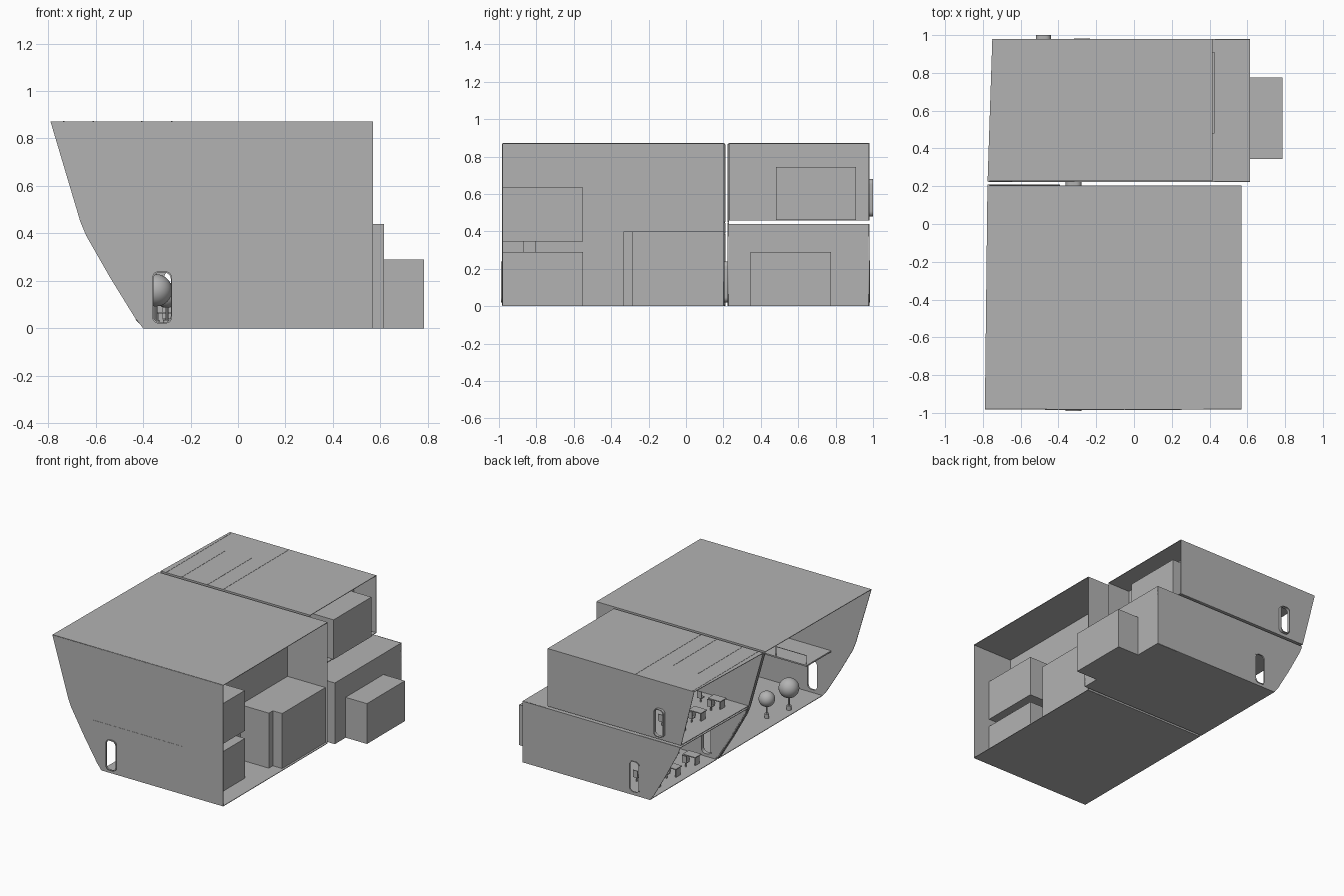
import bpy, bmesh, math
from mathutils import Vector

cube = bpy.data.objects.get("Cube")
if cube:
    bpy.data.objects.remove(cube, do_unlink=True)

grey = bpy.data.materials.new("hull grey")
grey.use_nodes = True
COLOUR = (0.45, 0.45, 0.45, 1)
grey.diffuse_color = COLOUR
grey.node_tree.nodes["Principled BSDF"].inputs["Base Color"].default_value = COLOUR

T = 0.004  # plate thickness
SLANT = [(-0.40, 0), (-0.435, 0.045), (-0.54, 0.215), (-0.64, 0.39), (-0.665, 0.45), (-0.79, 0.87)]


def add(name, mesh):
    mesh.materials.append(grey)
    ob = bpy.data.objects.new(name, mesh)
    bpy.context.collection.objects.link(ob)
    return ob


def from_bmesh(name, bm):
    bmesh.ops.recalc_face_normals(bm, faces=bm.faces)
    mesh = bpy.data.meshes.new(name)
    bm.to_mesh(mesh)
    bm.free()
    return add(name, mesh)


def box(name, x, y, z):
    bm = bmesh.new()
    bmesh.ops.create_cube(bm, size=1)
    for v in bm.verts:
        v.co = [r[0] + (c + 0.5) * (r[1] - r[0]) for c, r in zip(v.co, (x, y, z))]
    return from_bmesh(name, bm)


def left_x(z, y):
    """Open slanted side of the hull, drawn in slightly towards the back."""
    for (x0, z0), (x1, z1) in zip(SLANT, SLANT[1:]):
        if z <= z1:
            break
    x = x0 + (x1 - x0) * (z - z0) / (z1 - z0)
    return x + 0.04 * max(0, (y + 0.2) / 1.2) * z / 0.87


def deck(name, x1, y0, y1, z):
    """Horizontal plate whose outer edge follows the slanted side."""
    bm = bmesh.new()
    rim = [(left_x(z, y0), y0), (x1, y0), (x1, y1), (left_x(z, y1), y1)]
    f = bm.faces.new([bm.verts.new((x, y, z)) for x, y in rim])
    ext = bmesh.ops.extrude_face_region(bm, geom=[f])
    for v in ext["geom"]:
        if isinstance(v, bmesh.types.BMVert):
            v.co.z += T
    return from_bmesh(name, bm)


def rounded(cx, z0, z1, w, r=0.028):
    """Outline of a doorway with round corners."""
    pts = []
    corners = [(w - r, z1 - r), (r - w, z1 - r), (r - w, z0 + r), (w - r, z0 + r)]
    for i, (dx, z) in enumerate(corners):
        for k in range(6):
            a = math.pi / 2 * (i + k / 5)
            pts.append((cx + dx + r * math.cos(a), z + r * math.sin(a)))
    return pts


def sheet(name, y, outlines, thick=T):
    """Upright plate across the hull; inner outlines become holes."""
    cu = bpy.data.curves.new(name, "CURVE")
    cu.dimensions = "2D"
    cu.fill_mode = "BOTH"
    cu.extrude = thick / 2
    for pts in outlines:
        sp = cu.splines.new("POLY")
        sp.points.add(len(pts) - 1)
        for p, (x, z) in zip(sp.points, pts):
            p.co = (x, z, 0, 1)
        sp.use_cyclic_u = True
    tmp = bpy.data.objects.new(name + "_curve", cu)
    bpy.context.collection.objects.link(tmp)
    dg = bpy.context.evaluated_depsgraph_get()
    mesh = bpy.data.meshes.new_from_object(tmp.evaluated_get(dg))
    bpy.data.objects.remove(tmp, do_unlink=True)
    mesh.materials.clear()
    ob = add(name, mesh)
    ob.rotation_euler.x = math.pi / 2
    ob.location.y = y
    return ob


def bulkhead(name, y, z0, z1, x1, doors=()):
    zs = [z0] + [z for _, z in SLANT if z0 < z < z1] + [z1]
    outline = [(left_x(z, y), z) for z in zs] + [(x1, z1), (x1, z0)]
    return sheet(name, y, [outline] + [rounded(*d) for d in doors])


def door_frame(name, y, depth, cx, z0, z1, w):
    sheet(name, y, [rounded(cx, z0, z1, w), rounded(cx, z0 + .005, z1 - .005, w - .005)], depth)


def beam(name, a, b, r=0.004, sides=6):
    a, b = Vector(a), Vector(b)
    bm = bmesh.new()
    bmesh.ops.create_cone(bm, cap_ends=True, segments=sides, radius1=r, radius2=r, depth=(b - a).length)
    ob = from_bmesh(name, bm)
    ob.location = (a + b) / 2
    ob.rotation_euler = (b - a).to_track_quat("Z", "Y").to_euler()


# Doorways: centre, bottom, top, half width
LOWER = (-0.32, 0.02, 0.24, 0.042)
REAR = (-0.275, 0.02, 0.245, 0.042)
UPPER = (-0.48, 0.48, 0.68, 0.04)

# Front hall
bulkhead("hall_front_wall", -0.98, 0, 0.87, 0.57, [LOWER])
bulkhead("hall_back_wall", 0.203, 0, 0.87, 0.57, [LOWER])
deck("hall_floor", 0.57, -0.98, 0.205, 0)
deck("hall_roof", 0.57, -0.98, 0.205, 0.868)
box("hall_side_wall", (0.25, 0.25 + T), (-0.98, 0.205), (0, 0.87))
box("lower_side_room", (0.25, 0.44), (-0.98, -0.55), (0, 0.29))
box("upper_side_room", (0.25, 0.44), (-0.98, -0.55), (0.345, 0.635))
box("side_room_link", (0.32, 0.38), (-0.87, -0.805), (0.28, 0.35))
box("large_side_room", (0.25, 0.48), (-0.335, 0.2), (0, 0.40))
box("large_side_room_front", (0.48, 0.555), (-0.29, 0.2), (0, 0.40))
box("mezzanine", (-0.47, 0.25), (-0.98, -0.70), (0.335, 0.345))
for x in (-0.46, -0.22, 0.02):
    beam("mezzanine_rail_post", (x, -0.71, 0.34), (x, -0.71, 0.41), 0.003)
beam("mezzanine_rail", (-0.46, -0.71, 0.41), (0.25, -0.71, 0.41), 0.003)

# Rear lower room
bulkhead("lower_room_front_wall", 0.224, 0, 0.44, 0.615, [LOWER])
bulkhead("lower_room_back_wall", 0.978, 0, 0.44, 0.615, [REAR])
deck("lower_room_floor", 0.615, 0.222, 0.98, 0)
deck("lower_room_ceiling", 0.615, 0.222, 0.98, 0.436)
box("lower_room_side_wall", (0.615 - T, 0.615), (0.222, 0.98), (0, 0.44))
box("lower_room_annex", (0.61, 0.785), (0.345, 0.775), (0, 0.29))

# Rear upper room
bulkhead("upper_room_front_wall", 0.23, 0.457, 0.87, 0.415)
bulkhead("upper_room_back_wall", 0.978, 0.457, 0.87, 0.415, [UPPER])
deck("upper_room_floor", 0.415, 0.228, 0.98, 0.457)
deck("upper_room_roof", 0.415, 0.228, 0.98, 0.868)
box("upper_room_side_wall", (0.235, 0.235 + T), (0.228, 0.98), (0.457, 0.87))
box("upper_room_annex", (0.235, 0.425), (0.48, 0.91), (0.46, 0.745))

# Door frames and the passage between the halls
door_frame("front_door_frame", -0.984, 0.012, *LOWER)
door_frame("passage", 0.214, 0.03, *LOWER)
door_frame("rear_door_frame", 0.978, 0.01, *REAR)
door_frame("upper_door_frame", 0.989, 0.022, *UPPER)

# Thin seams on the roofs and the front wall
for x, y1 in ((-0.735, 0.975), (-0.61, 0.73), (-0.405, 0.73), (-0.28, 0.975)):
    box("roof_seam", (x - .003, x + .003), (0.232, y1), (0.87, 0.8735))
for x in (-0.4, -0.05, 0.25):
    box("wall_seam", (x - .003, x + .003), (-0.9835, -0.98), (0.005, 0.868))
box("wall_seam_level", (-0.47, 0.25), (-0.9835, -0.98), (0.335, 0.345))

# Globes on stands in the front hall
for x, y, z, r in ((-0.346, -0.676, 0.16, 0.068), (-0.30, -0.49, 0.14, 0.054)):
    bm = bmesh.new()
    bmesh.ops.create_uvsphere(bm, u_segments=32, v_segments=16, radius=r)
    for f in bm.faces:
        f.smooth = True
    globe = from_bmesh("globe", bm)
    globe.location = (x, y, z)
    beam("globe_stand", (x, y, 0), (x, y, 0.035), 0.016, 12)
    beam("globe_neck", (x, y, 0.03), (x, y, z - r + .01), 0.006, 8)


# Tables and chairs in the rear rooms
def table(x, y, z):
    box("table_top", (x - .05, x + .05), (y - .035, y + .035), (z + .058, z + .064))
    for dx in (-0.04, 0.04):
        box("table_leg", (x + dx - .004, x + dx + .004), (y - .025, y + .025), (z, z + .06))


def chair(x, y, z):
    beam("chair_post", (x, y, z), (x, y, z + .035), 0.005)
    box("chair_seat", (x - .018, x + .018), (y - .018, y + .018), (z + .033, z + .04))
    box("chair_back", (x - .018, x + .018), (y + .014, y + .02), (z + .04, z + .085))


for z, x in ((0.46, -0.5), (0.004, -0.3)):
    for y in (0.36, 0.58, 0.80):
        table(x, y, z)
        chair(x, y + 0.07, z)
        chair(x + 0.13, y, z)

# Slanted ribs along the open side beside the partition
for y in (0.206, 0.226):
    for (x0, z0), (x1, z1) in zip(SLANT, SLANT[1:]):
        beam("side_rib", (left_x(z0, y) + .006, y, max(z0, .004)), (left_x(z1, y) + .006, y, z1 - .005), 0.005)
